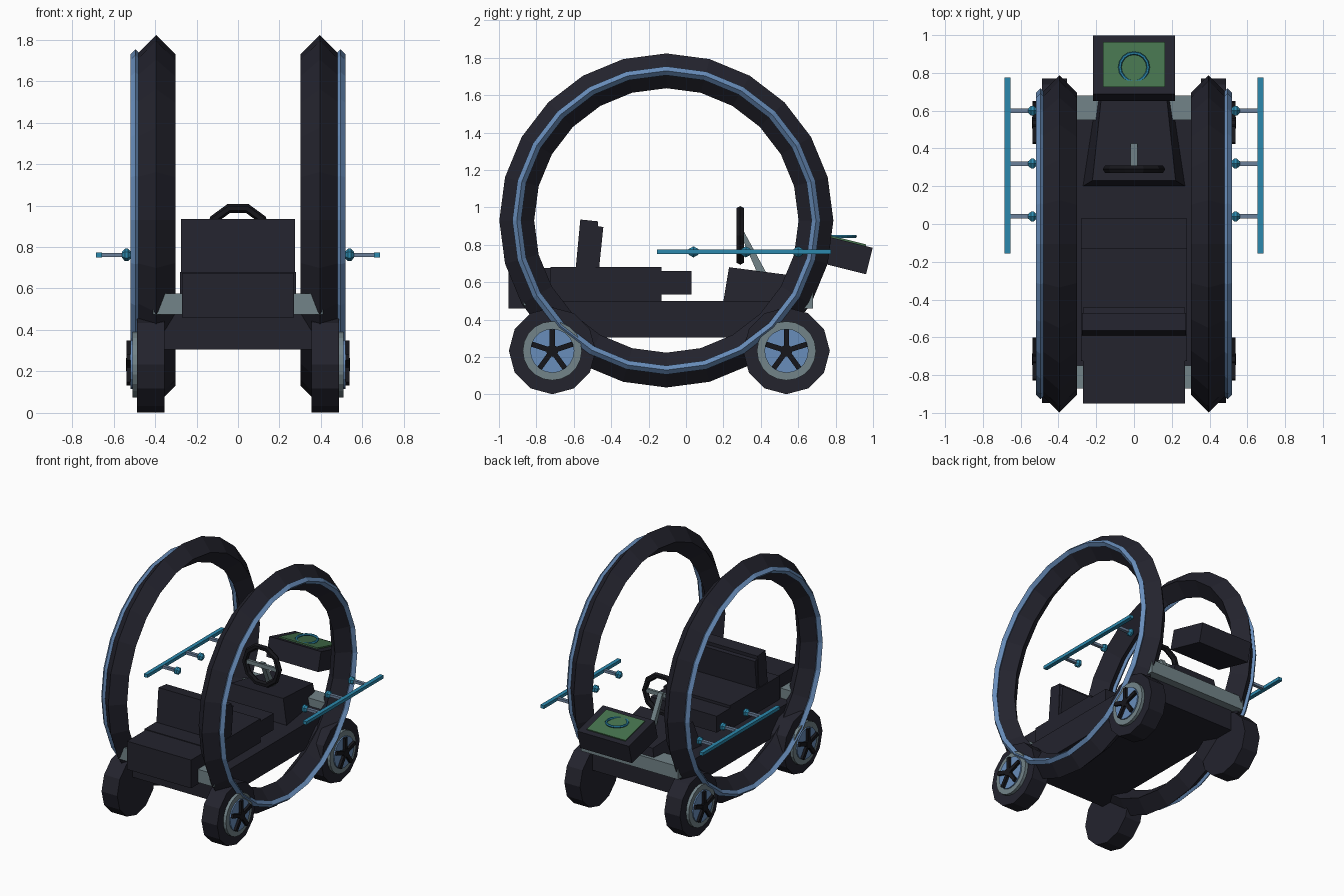
import bpy, bmesh, math
from mathutils import Vector, Matrix

if "Cube" in bpy.data.objects:
    bpy.data.objects.remove(bpy.data.objects["Cube"])


def material(name, rgb):
    m = bpy.data.materials.new(name)
    m.diffuse_color = (*rgb, 1)
    m.use_nodes = True
    m.node_tree.nodes["Principled BSDF"].inputs["Base Color"].default_value = m.diffuse_color
    return m


DARK = material("charcoal", (0.017, 0.017, 0.027))
BLACK = material("black", (0.008, 0.008, 0.011))
STEEL = material("steel blue", (0.14, 0.27, 0.50))
TEAL = material("teal", (0.025, 0.25, 0.42))
GRAY = material("gray", (0.17, 0.23, 0.25))
ROD = material("blue gray", (0.15, 0.22, 0.33))
GREEN = material("green", (0.06, 0.17, 0.075))


def mesh_object(name, verts, faces, mat):
    me = bpy.data.meshes.new(name)
    me.from_pydata(verts, [], faces)
    bm = bmesh.new()
    bm.from_mesh(me)
    bmesh.ops.recalc_face_normals(bm, faces=bm.faces)
    bm.to_mesh(me)
    bm.free()
    me.materials.append(mat)
    ob = bpy.data.objects.new(name, me)
    bpy.context.collection.objects.link(ob)
    return ob


def box(name, x, y, z, mat, rot=None):
    """Box from (min, max) ranges, optionally rotated about its centre."""
    c = Vector((sum(x) / 2, sum(y) / 2, sum(z) / 2))
    rot = rot or Matrix.Identity(3)
    v = [c + rot @ (Vector((a, b, d)) - c) for a in x for b in y for d in z]
    f = [(0, 1, 3, 2), (4, 6, 7, 5), (0, 4, 5, 1), (2, 3, 7, 6), (0, 2, 6, 4), (1, 5, 7, 3)]
    return mesh_object(name, v, f, mat)


def profile_x(name, pts, half, mat):
    """Extrude a (y, z) outline across x."""
    n = len(pts)
    v = [(s * half, y, z) for s in (-1, 1) for y, z in pts]
    f = [tuple(range(n)), tuple(range(n, 2 * n))]
    f += [(i, (i + 1) % n, n + (i + 1) % n, n + i) for i in range(n)]
    return mesh_object(name, v, f, mat)


def ring(name, centre, axis, major, minor, segs, sides, mat, phase=0.0):
    """Faceted torus whose hole points along axis."""
    q = Vector((0, 0, 1)).rotation_difference(Vector(axis)).to_matrix()
    v, f = [], []
    for i in range(segs):
        a = 2 * math.pi * i / segs + phase
        for j in range(sides):
            b = 2 * math.pi * j / sides
            r = major + minor * math.cos(b)
            v.append(Vector(centre) + q @ Vector((r * math.cos(a), r * math.sin(a), minor * math.sin(b))))
            k, m = (i + 1) % segs, (j + 1) % sides
            f.append((i * sides + j, k * sides + j, k * sides + m, i * sides + m))
    return mesh_object(name, v, f, mat)


def lathe_x(name, stations, y, z, segs, mat):
    """Solid of revolution along x from (x, radius) stations."""
    v = [(x, y + r * math.sin(2 * math.pi * i / segs), z + r * math.cos(2 * math.pi * i / segs))
         for x, r in stations for i in range(segs)]
    n = len(stations)
    f = [tuple(range(segs)), tuple(range((n - 1) * segs, n * segs))]
    f += [(k * segs + i, k * segs + (i + 1) % segs, (k + 1) * segs + (i + 1) % segs, (k + 1) * segs + i)
          for k in range(n - 1) for i in range(segs)]
    return mesh_object(name, v, f, mat)


# Chassis and cross struts
box("chassis", (-0.36, 0.36), (-0.76, 0.62), (0.305, 0.50), DARK)
box("front_strut", (-0.41, 0.41), (-0.87, -0.75), (0.475, 0.575), GRAY)
box("rear_strut", (-0.41, 0.41), (0.55, 0.68), (0.46, 0.56), GRAY)

# Trunk, seat and backrest
box("trunk", (-0.27, 0.27), (-0.95, -0.72), (0.46, 0.675), DARK)
box("seat_base", (-0.28, 0.28), (-0.725, -0.13), (0.48, 0.68), DARK)
box("seat_cushion", (-0.28, 0.28), (-0.14, 0.03), (0.535, 0.66), DARK)
profile_x("backrest", [(-0.59, 0.67), (-0.565, 0.935), (-0.47, 0.925), (-0.485, 0.67)], 0.275, DARK)
profile_x("backrest_pad", [(-0.49, 0.67), (-0.475, 0.90), (-0.442, 0.895), (-0.465, 0.67)], 0.27, DARK)

# Dashboard hood, tapering to the rear
mesh_object("dashboard",
            [(-0.27, 0.20, 0.5), (0.27, 0.20, 0.5), (0.20, 0.66, 0.5), (-0.20, 0.66, 0.5),
             (-0.22, 0.23, 0.68), (0.22, 0.23, 0.68), (0.175, 0.65, 0.625), (-0.175, 0.65, 0.625)],
            [(0, 1, 2, 3), (4, 5, 6, 7), (0, 1, 5, 4), (1, 2, 6, 5), (2, 3, 7, 6), (3, 0, 4, 7)], DARK)

# Steering wheel with column and spoke
ring("steering_wheel", (0, 0.29, 0.85), (0, 1, 0), 0.143, 0.022, 10, 6, BLACK)
profile_x("steering_column", [(0.285, 0.87), (0.31, 0.87), (0.435, 0.64), (0.385, 0.64)], 0.018, GRAY)
box("steering_spoke", (-0.13, 0.13), (0.28, 0.30), (0.835, 0.865), GRAY)

# Tilted display box with a green screen and floating ring
tilt = Matrix.Rotation(math.radians(-14), 3, 'X')
c = Vector((0, 0.825, 0.752))


def tilted(name, hx, hy, z0, z1, mat):
    m = c + tilt @ Vector((0, 0, (z0 + z1) / 2))
    h = (z1 - z0) / 2
    box(name, (-hx, hx), (m.y - hy, m.y + hy), (m.z - h, m.z + h), mat, tilt)


tilted("display_box", 0.218, 0.16, -0.073, 0.073, DARK)
tilted("display_screen", 0.163, 0.122, 0.073, 0.082, GREEN)
ring("display_ring", (0, 0.83, 0.845), (0, 0, 1), 0.075, 0.009, 16, 6, TEAL)

for s, side in ((-1, "left"), (1, "right")):
    # Large hoop with blue trim on its outer edge
    ring(f"hoop_{side}", (s * 0.395, -0.105, 0.93), (1, 0, 0), 0.80, 0.093, 24, 4, DARK)
    ring(f"hoop_trim_{side}", (s * 0.495, -0.105, 0.93), (1, 0, 0), 0.80, 0.024, 24, 4, STEEL)

    # Road wheels: tyre, rim, blue disc, five spokes
    for y, end in ((-0.715, "front"), (0.537, "rear")):
        tag = f"{end}_{side}"
        z = 0.233
        lathe_x(f"tyre_{tag}", [(s * 0.355, 0.232), (s * 0.487, 0.232)], y, z, 12, DARK)
        lathe_x(f"rim_{tag}", [(s * 0.48, 0.158), (s * 0.51, 0.158)], y, z, 20, GRAY)
        lathe_x(f"wheel_disc_{tag}", [(s * 0.505, 0.118), (s * 0.519, 0.118)], y, z, 20, STEEL)
        lathe_x(f"hub_{tag}", [(s * 0.51, 0.032), (s * 0.54, 0.032)], y, z, 10, BLACK)
        for k in range(5):
            ob = box(f"spoke_{tag}_{k + 1}", (0.515, 0.538), (-0.014, 0.014), (0.0, 0.115), BLACK)
            ob.data.transform(Matrix.Translation((0, y, z)) @ Matrix.Rotation(2 * math.pi * k / 5, 4, 'X'))
            if s < 0:
                ob.data.transform(Matrix.Scale(-1, 4, (1, 0, 0)))
                ob.data.flip_normals()

    # Side rail carried by three knobbed rods
    box(f"side_rail_{side}", (s * 0.67 - 0.015, s * 0.67 + 0.015), (-0.155, 0.775), (0.75, 0.774), TEAL)
    for k, y in enumerate((0.04, 0.32, 0.60)):
        box(f"rail_rod_{side}_{k + 1}", sorted((s * 0.54, s * 0.66)), (y - 0.012, y + 0.012), (0.752, 0.772), ROD)
        lathe_x(f"rail_knob_{side}_{k + 1}",
                [(s * 0.515, 0.014), (s * 0.53, 0.03), (s * 0.545, 0.03), (s * 0.56, 0.014)], y, 0.762, 6, TEAL)
